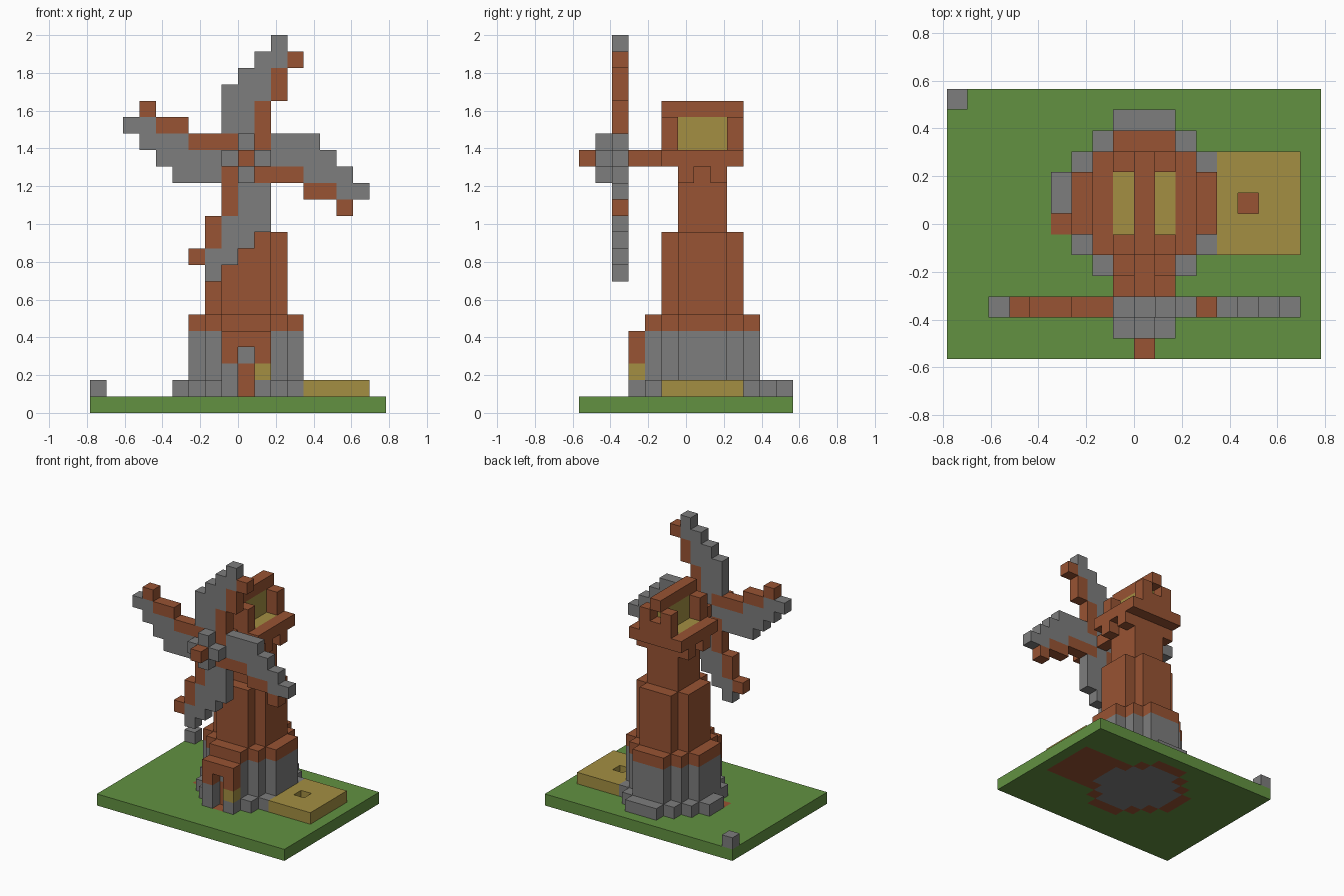
import bpy, bmesh, math
from mathutils import Vector

cube = bpy.data.objects.get("Cube")
if cube:
    bpy.data.objects.remove(cube, do_unlink=True)

U = 2 / 23                       # edge of one block
ORIGIN = Vector((-9, -6.5, 0))   # grid corner, in blocks
CX, CY, HUB = 9, 7, 15           # tower axis and sail hub, in blocks


def material(name, rgb):
    m = bpy.data.materials.new(name)
    m.use_nodes = True
    m.diffuse_color = (*rgb, 1)
    m.node_tree.nodes["Principled BSDF"].inputs["Base Color"].default_value = (*rgb, 1)
    return m


MATS = {
    "grass": material("grass green", (0.122, 0.283, 0.053)),
    "stone": material("stone grey", (0.205, 0.205, 0.205)),
    "wood": material("wood brown", (0.314, 0.087, 0.033)),
    "straw": material("straw yellow", (0.371, 0.275, 0.055)),
}


def box(xs, ys, zs):
    """Cells of a box; each range is inclusive."""
    return [(x, y, z) for x in range(xs[0], xs[1] + 1)
            for y in range(ys[0], ys[1] + 1) for z in range(zs[0], zs[1] + 1)]


def octagon(r, z0, z1):
    """Cells of a stepped round storey about the tower axis."""
    return [c for c in box((CX - r, CX + r), (CY - r, CY + r), (z0, z1))
            if abs(c[0] - CX) + abs(c[1] - CY) <= r + 1]


def build(name, *layers, holes=()):
    """Make one object from (colour, cells) layers; later layers repaint earlier ones."""
    cells = {}
    for colour, group in layers:
        cells.update((c, colour) for c in group)
    for c in holes:
        cells.pop(c, None)
    used = sorted(set(cells.values()))
    bm = bmesh.new()
    verts = {}

    def vert(p):
        key = tuple(p)
        if key not in verts:
            verts[key] = bm.verts.new((Vector(key) + ORIGIN) * U)
        return verts[key]

    for c, colour in cells.items():
        for axis in range(3):
            for side in (0, 1):
                near = list(c)
                near[axis] += 1 if side else -1
                if tuple(near) in cells:
                    continue
                a, b = (axis + 1) % 3, (axis + 2) % 3
                loop = []
                for da, db in ((0, 0), (1, 0), (1, 1), (0, 1)):
                    p = list(c)
                    p[axis] += side
                    p[a] += da
                    p[b] += db
                    loop.append(vert(p))
                face = bm.faces.new(loop if side else loop[::-1])
                face.material_index = used.index(colour)
    # merge coplanar block faces of one colour
    bmesh.ops.dissolve_limit(bm, angle_limit=math.radians(1), verts=bm.verts[:],
                             edges=bm.edges[:], delimit={'MATERIAL'})
    mesh = bpy.data.meshes.new(name)
    bm.to_mesh(mesh)
    bm.free()
    for colour in used:
        mesh.materials.append(MATS[colour])
    obj = bpy.data.objects.new(name, mesh)
    bpy.context.collection.objects.link(obj)
    return obj


# Ground slab, with earth under the field and a stone floor under the tower
build("ground",
      ("grass", box((0, 17), (0, 12), (0, 0))),
      ("wood", octagon(4, 0, 0) + box((13, 16), (5, 9), (0, 0))),
      ("stone", octagon(3, 0, 0)))

# Crop field with a planting hole, and a loose corner stone
build("crop_field", ("straw", box((13, 16), (5, 9), (1, 1))), holes=[(14, 7, 1)])
build("corner_stone", ("stone", [(0, 12, 1)]))

# Stone footing and lower storey, with the doorway and a gap in the footing
build("lower_storey",
      ("stone", octagon(4, 1, 1) + octagon(3, 2, 4)),
      ("wood", octagon(3, 5, 5) + box((9, 9), (4, 4), (1, 2))),
      holes=box((8, 10), (3, 3), (1, 1)) + box((13, 13), (6, 8), (1, 1)) + [(5, 6, 1)])

# Porch round the door
build("porch",
      ("wood", box((8, 10), (3, 3), (1, 4))),
      ("stone", box((8, 8), (3, 3), (1, 2)) + [(10, 3, 1)]),
      ("straw", [(10, 3, 2)]),
      holes=box((9, 9), (3, 3), (1, 3)))

# Middle and top storeys
build("middle_storey", ("wood", octagon(2, 6, 10)))
build("top_storey", ("wood", octagon(1, 11, 14)))

# Cap: eaves on corbels, gables, ridge and straw loft
eaves = box((7, 11), (5, 9), (15, 15))
corbels = [(x, y, 14) for x in (7, 11) for y in (6, 8)]
gables = box((8, 10), (5, 5), (16, 17)) + box((8, 10), (9, 9), (16, 17))
ridge = box((9, 9), (5, 9), (18, 18))
loft = [c for x in (8, 10) for c in box((x, x), (6, 8), (15, 15))]
build("cap",
      ("wood", eaves + corbels + gables + ridge),
      ("straw", loft + box((9, 9), (6, 8), (16, 17))),
      holes=[(9, 9, 17)])

# Sail shaft and hub
build("sail_shaft", ("wood", box((CX, CX), (0, 4), (HUB, HUB))))
build("sail_hub", ("stone", [(CX + dx, 1, HUB + dz)
                             for dx, dz in ((1, 0), (-1, 0), (0, 1), (0, -1))]))

# Sails: one blade as (height, first, last) rows, turned four times
CLOTH = [(1, 0, 0), (2, -1, 0), (3, -1, 0), (4, -1, 1), (5, 0, 1), (6, 1, 2), (7, 2, 2)]
SPAR = [(1, 1, 1), (2, 1, 1), (3, 1, 1), (4, 2, 2), (5, 2, 2), (6, 3, 3)]


def blade(rows, turns):
    cells = []
    for dz0, first, last in rows:
        for dx0 in range(first, last + 1):
            dx, dz = dx0, dz0
            for _ in range(turns):
                dx, dz = dz, -dx
            cells.append((CX + dx, 2, HUB + dz))
    return cells


for turns, side in enumerate(("upper", "left", "lower", "right")):
    build(side + "_sail", ("stone", blade(CLOTH, turns)), ("wood", blade(SPAR, turns)))
